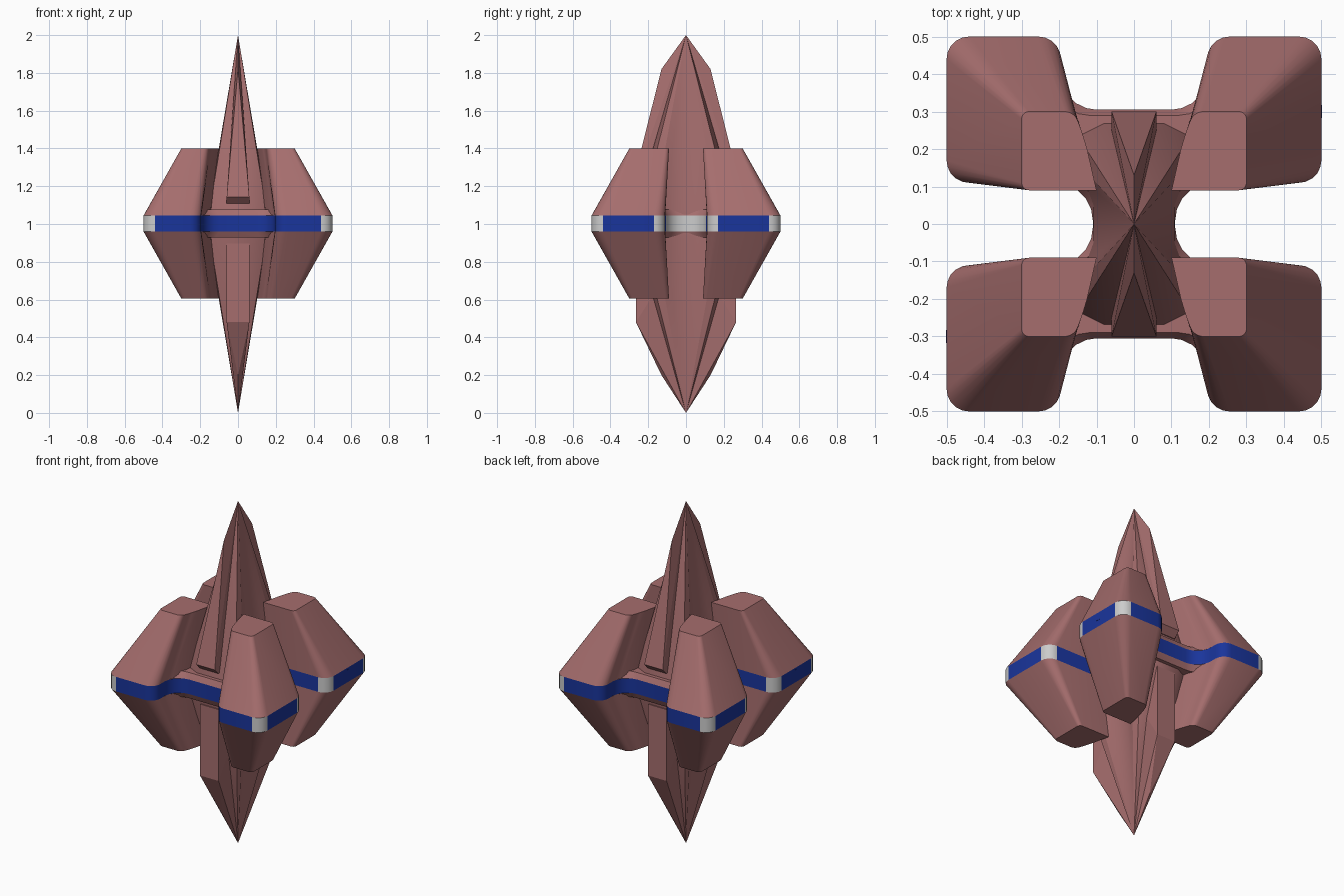
import bpy, bmesh, math
from mathutils import Vector

if "Cube" in bpy.data.objects:
    bpy.data.objects.remove(bpy.data.objects["Cube"])

ZC = 1.0025          # middle plane of the belt


def material(name, rgb):
    m = bpy.data.materials.new(name)
    m.diffuse_color = (*rgb, 1)
    m.use_nodes = True
    m.node_tree.nodes["Principled BSDF"].inputs["Base Color"].default_value = m.diffuse_color
    return m


BROWN = material("clay", (0.38, 0.155, 0.155))
BLUE = material("belt_blue", (0.01, 0.035, 0.33))


def finish(name, bm, mats=(BROWN,), smooth=True):
    bmesh.ops.recalc_face_normals(bm, faces=bm.faces)
    me = bpy.data.meshes.new(name)
    bm.to_mesh(me)
    bm.free()
    for m in mats:
        me.materials.append(m)
    ob = bpy.data.objects.new(name, me)
    bpy.context.collection.objects.link(ob)
    if smooth:
        bpy.ops.object.select_all(action='DESELECT')
        ob.select_set(True)
        bpy.context.view_layer.objects.active = ob
        bpy.ops.object.shade_smooth_by_angle(angle=math.radians(28))
    return ob


def rounded(corners, n=5):
    """Corner list of (x, y, radius) -> points with true arcs at the corners."""
    pts = []
    for i, (x, y, r) in enumerate(corners):
        p = Vector((x, y))
        if r == 0:
            pts.append(p)
            continue
        d1 = (Vector(corners[i - 1][:2]) - p).normalized()
        d2 = (Vector(corners[(i + 1) % len(corners)][:2]) - p).normalized()
        w = math.sin(d1.angle(d2) / 2)
        a, b = p + d1 * r, p + d2 * r
        for k in range(n + 1):
            t = k / n
            c = ((1 - t) ** 2, 2 * w * t * (1 - t), t * t)
            pts.append((a * c[0] + p * c[1] + b * c[2]) / sum(c))
    return pts


def four_way(quad):
    """Repeat a quadrant of corners around both axes."""
    out = []
    for sx, sy in ((1, 1), (1, -1), (-1, -1), (-1, 1)):
        q = quad if sx * sy > 0 else quad[::-1]
        out += [(sx * x, sy * y, r) for x, y, r in q]
    return out


def loft(name, sections, mats=(BROWN,), flip=(1, 1), apex=None, smooth=True):
    """Skin between equal-length (points, z) sections, capped or pointed."""
    bm = bmesh.new()
    rings = [[bm.verts.new((p.x * flip[0], p.y * flip[1], z)) for p in pts]
             for pts, z in sections]
    n = len(rings[0])
    for a, b in zip(rings, rings[1:]):
        for i in range(n):
            j = (i + 1) % n
            bm.faces.new((a[i], a[j], b[j], b[i]))
    bm.faces.new(rings[0])
    if apex is None:
        bm.faces.new(rings[-1])
    else:
        tip = bm.verts.new((0, 0, apex))
        for i in range(n):
            bm.faces.new((rings[-1][i], rings[-1][(i + 1) % n], tip))
    return finish(name, bm, mats, smooth)


# Outlines of the belt and of the slightly inset deck above it
belt_line = rounded(four_way([(.195, .305, .095), (.195, .5, .06), (.5, .5, .06),
                              (.5, .11, .06), (.11, .11, .1)]))
deck_line = rounded(four_way([(.215, .29, .095), (.215, .48, .06), (.48, .48, .06),
                              (.48, .125, .06), (.10, .125, .1)]))

# Belt: blue with grey outer corners and grey side hollows
belt = loft("belt", [(belt_line, ZC - .0425), (belt_line, ZC + .0425)], (None, BLUE))
for f in belt.data.polygons:
    c, nrm = f.center, f.normal
    corner = abs(c.x) > .43 and max(abs(nrm.x), abs(nrm.y), abs(nrm.z)) < .995
    hollow = abs(c.x) < .19 and abs(c.y) < .109 and abs(nrm.z) < .5
    f.material_index = 0 if corner or hollow else 1

# Arm sections at the belt and at the flat pad
arm_base = rounded([(.13, .11, 0), (.5, .11, .06), (.5, .5, .06), (.195, .5, .06),
                    (.195, .38, .03), (.15, .28, 0)])
arm_pad = rounded([(.10, .09, 0), (.3, .09, .02), (.3, .3, .02), (.16, .3, .025),
                   (.14, .25, .02), (.125, .2, 0)])
# Hourglass root of the central spike
core_line = rounded(four_way([(.08, .27, 0), (.15, .235, 0), (.157, .17, 0),
                              (.13, .11, 0), (.108, .05, 0)]))

for s, side in ((1, "upper"), (-1, "lower")):
    def z(h):
        return ZC + s * h
    tip = 2.0 if s > 0 else 0.0

    loft(side + "_deck", [(belt_line, z(.0425)), (deck_line, z(.075))])
    loft(side + "_spike", [(core_line, z(.03)), (core_line, z(.07))], apex=tip)

    for fx in (1, -1):
        for fy in (1, -1):
            loft(side + "_arm", [(arm_base, z(.0425)), (arm_pad, z(.3975))],
                 flip=(fx, fy))

    # Fins in front of and behind the spike
    for fy in (1, -1):
        if s > 0:
            prof = [(.06, 0, .105), (.06, .265, .105), (.06, .3, .14), (0, .13, .8175)]
        else:
            prof = [(.06, 0, .105), (.06, .265, .105), (.06, .265, .5225), (0, .13, .8025)]
        bm = bmesh.new()
        bm.verts.new((0, 0, tip))
        for x, y, h in prof:
            for fx in ((1, -1) if x else (1,)):
                bm.verts.new((fx * x, fy * y, z(h)))
        bmesh.ops.convex_hull(bm, input=bm.verts)
        bmesh.ops.dissolve_limit(bm, angle_limit=.02, verts=bm.verts, edges=bm.edges)
        finish(side + "_fin", bm, smooth=False)

# Small studs on two opposite belt faces
for d in (1, -1):
    bm = bmesh.new()
    bmesh.ops.create_cube(bm, size=.035)
    bmesh.ops.translate(bm, verts=bm.verts, vec=(d * .484, d * .3, 1.017))
    finish("belt_stud", bm, (BLUE,), smooth=False)
